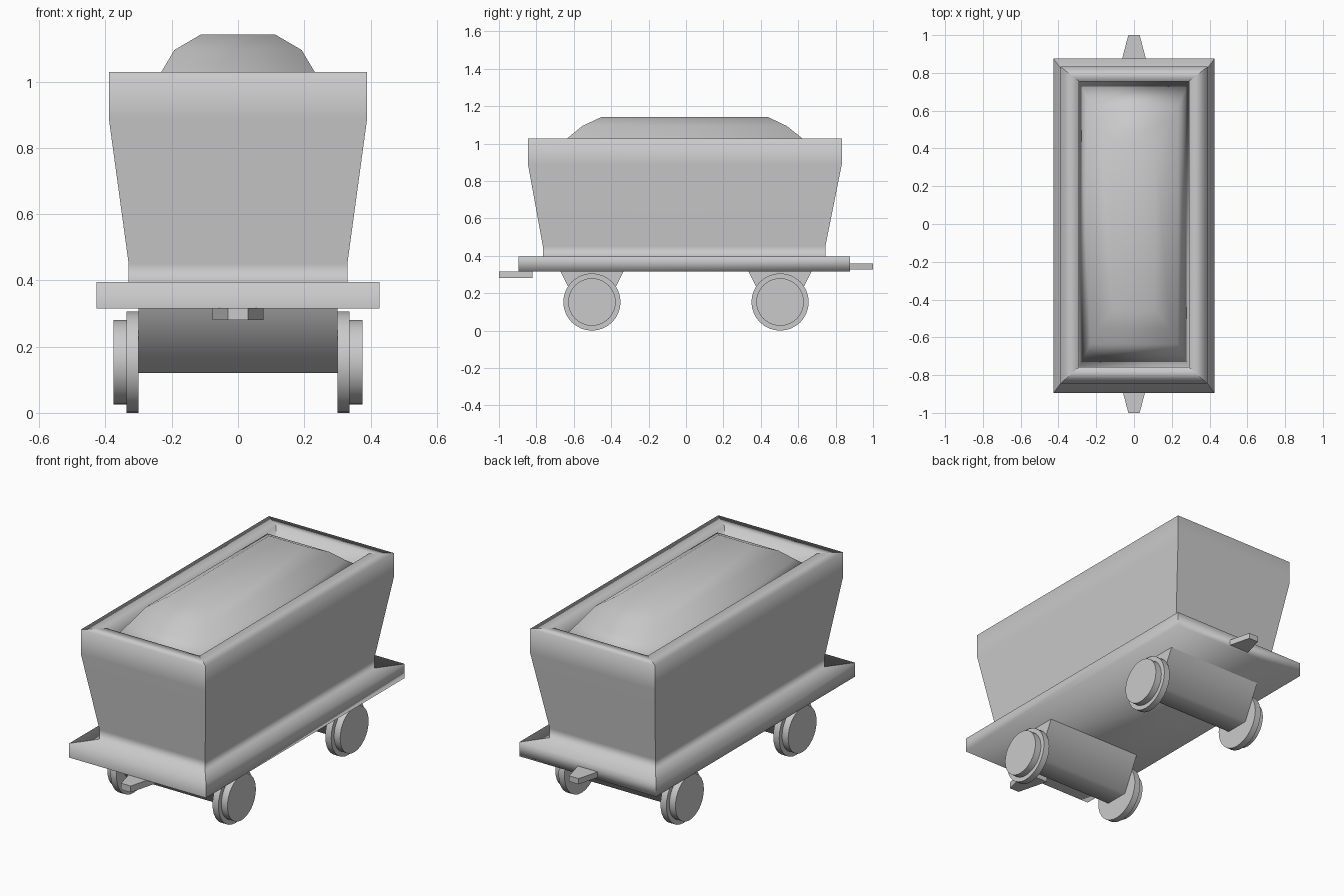
import bpy, bmesh, math
from mathutils import Matrix

if "Cube" in bpy.data.objects:
    bpy.data.objects.remove(bpy.data.objects["Cube"])

grey = bpy.data.materials.new("plain grey")
grey.use_nodes = True
colour = (0.59, 0.59, 0.59, 1)
grey.diffuse_color = colour
grey.node_tree.nodes["Principled BSDF"].inputs["Base Color"].default_value = colour


def finish(name, bm):
    bmesh.ops.recalc_face_normals(bm, faces=bm.faces)
    for f in bm.faces:
        f.smooth = True
    mesh = bpy.data.meshes.new(name)
    bm.to_mesh(mesh)
    bm.free()
    mesh.materials.append(grey)
    obj = bpy.data.objects.new(name, mesh)
    bpy.context.collection.objects.link(obj)
    return obj


def sharpen(bm, degrees):
    for e in bm.edges:
        if len(e.link_faces) == 2 and e.calc_face_angle(0) > math.radians(degrees):
            e.smooth = False


def loft(name, rings, sharp_corners):
    """Stack rectangles given as (half width, front y, back y, z)."""
    bm = bmesh.new()
    loops = [[bm.verts.new(p) for p in
              ((-w, a, z), (w, a, z), (w, b, z), (-w, b, z))] for w, a, b, z in rings]
    for lo, hi in zip(loops, loops[1:]):
        for i in range(4):
            j = (i + 1) % 4
            bm.faces.new((lo[i], lo[j], hi[j], hi[i]))
            if sharp_corners:
                bm.edges.get((lo[i], hi[i])).smooth = False
    bm.faces.new(loops[0][::-1])
    bm.faces.new(loops[-1])
    if sharp_corners:
        bm.edges.get(loops[0][:2]).smooth = False
    return finish(name, bm)


def prism(name, outline, offset):
    """Extrude a flat outline along an offset."""
    bm = bmesh.new()
    base = bm.faces.new([bm.verts.new(p) for p in outline])
    out = bmesh.ops.extrude_face_region(bm, geom=[base], use_keep_orig=True)
    top = [v for v in out["geom"] if isinstance(v, bmesh.types.BMVert)]
    bmesh.ops.translate(bm, verts=top, vec=offset)
    bmesh.ops.recalc_face_normals(bm, faces=bm.faces)
    sharpen(bm, 65)
    return finish(name, bm)


def wheel(name, side, y):
    """Flange disc with a narrower tread disc outside it."""
    bm = bmesh.new()
    for radius, inner, outer in ((0.153, 0.30, 0.337), (0.127, 0.337, 0.375)):
        place = Matrix.Translation((side * (inner + outer) / 2, y, 0.153))
        bmesh.ops.create_cone(bm, cap_ends=True, segments=32, radius1=radius,
                              radius2=radius, depth=outer - inner,
                              matrix=place @ Matrix.Rotation(math.pi / 2, 4, 'Y'))
    sharpen(bm, 40)
    return finish(name, bm)


# Platform, flared hopper and rim in one continuous shell
loft("wagon_body", [
    (0.427, -0.896, 0.877, 0.315), (0.427, -0.896, 0.877, 0.395),
    (0.33, -0.765, 0.745, 0.395), (0.33, -0.765, 0.745, 0.45),
    (0.39, -0.845, 0.833, 0.89), (0.39, -0.845, 0.833, 1.028),
    (0.29, -0.757, 0.755, 1.028), (0.29, -0.757, 0.755, 0.92)], True)

# Heaped load
loft("load", [
    (0.29, -0.757, 0.755, 0.935), (0.232, -0.635, 0.622, 1.028),
    (0.192, -0.553, 0.537, 1.095), (0.112, -0.452, 0.438, 1.142)], False)

# Axle blocks and wheels
for label, y in (("front", -0.503), ("back", 0.503)):
    prism(label + "_axle_block", [
        (-0.30, y - 0.168, 0.315), (-0.30, y + 0.168, 0.315),
        (-0.30, y + 0.07, 0.12), (-0.30, y - 0.07, 0.12)], (0.6, 0, 0))
    for side_name, side in (("left", 1), ("right", -1)):
        wheel(f"{label}_{side_name}_wheel", side, y)

# Tapered couplings
for label, end, z, h in (("front", -1, 0.28, 0.036), ("back", 1, 0.326, 0.032)):
    prism(label + "_coupling", [
        (-0.077, end * 0.82, z), (0.077, end * 0.82, z),
        (0.03, end, z), (-0.03, end, z)], (0, 0, h))
